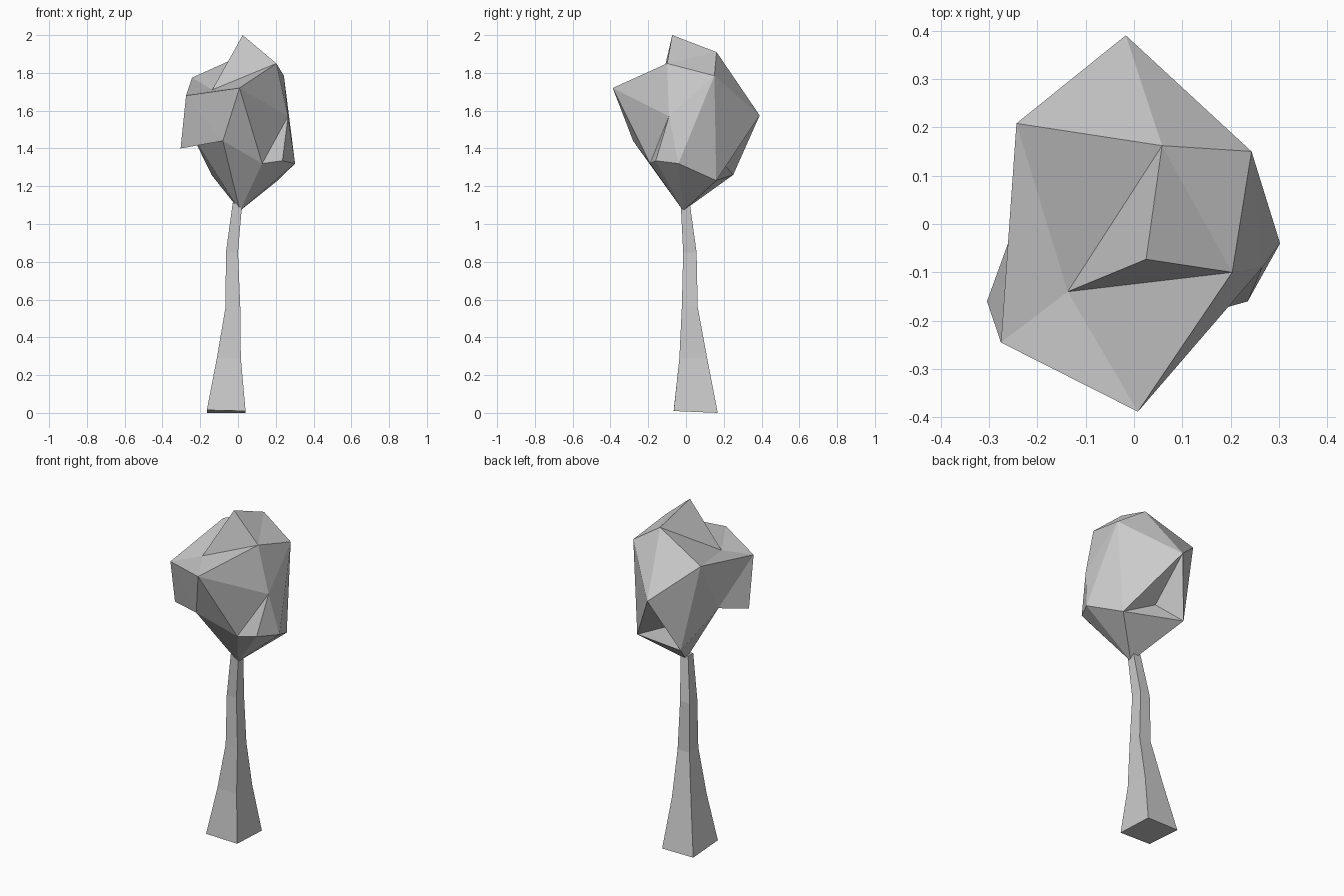
import bpy
import bmesh

if "Cube" in bpy.data.objects:
    bpy.data.objects.remove(bpy.data.objects["Cube"])


def finish(bm, name):
    bmesh.ops.recalc_face_normals(bm, faces=bm.faces[:])
    mesh = bpy.data.meshes.new(name)
    bm.to_mesh(mesh)
    bm.free()
    obj = bpy.data.objects.new(name, mesh)
    bpy.context.collection.objects.link(obj)
    return obj


# Trunk: four-sided loft that tapers and bends; (z, x min, x max, y min, y max)
sections = [
    (0.005, -0.165, 0.04, -0.065, 0.168),
    (0.29, -0.112, 0.015, -0.035, 0.112),
    (0.56, -0.066, 0.012, -0.022, 0.062),
    (0.85, -0.064, 0.0, -0.015, 0.056),
    (1.11, -0.028, 0.022, -0.028, 0.02),
]
bm = bmesh.new()
rings = []
for z, x0, x1, y0, y1 in sections:
    corners = [(x0, y0), (x1, y0), (x1, y1), (x0, y1)]
    rings.append([bm.verts.new((x, y, z)) for x, y in corners])
for low, high in zip(rings, rings[1:]):
    for i in range(4):
        j = (i + 1) % 4
        bm.faces.new((low[i], low[j], high[j], high[i]))
rings[0][1].co.z = 0.01
rings[0][0].co.z = 0.015
rings[0][2].co.z = rings[0][3].co.z = 0.0
bm.faces.new(rings[0])
bm.faces.new(rings[-1])
finish(bm, "trunk")

# Foliage: irregular faceted clump, one letter per corner
corners = {
    # crown
    "A": (0.025, -0.073, 2.0), "B": (0.058, 0.162, 1.91),
    "C": (0.243, 0.15, 1.785), "D": (0.203, -0.10, 1.85),
    "F": (-0.137, -0.14, 1.71), "J": (-0.243, 0.208, 1.775),
    # middle
    "E": (0.008, -0.388, 1.72), "G": (-0.275, -0.245, 1.68),
    "H": (-0.304, -0.16, 1.40), "K": (-0.017, 0.39, 1.575),
    "P": (-0.08, -0.28, 1.44), "Q": (-0.235, 0.03, 1.455),
    "U": (0.265, -0.09, 1.57),
    # underside
    "L": (0.302, -0.04, 1.32), "M": (0.235, -0.16, 1.335),
    "N": (0.128, -0.19, 1.32), "O": (-0.14, 0.25, 1.26),
    "R": (0.21, 0.16, 1.23), "S": (0.01, -0.015, 1.07),
    "T": (0.0, 0.18, 1.34),
}
facets = ("ABF ABD AFD BCD BJK BKC BFJ FJG FGE FDE "
          "EDU EUN UNM UML ULC UCD "
          "NMS MLS LRS ROS PNS PQS QOS "
          "CLR CRK KRT RTO KTO KOJ JOQ JGQ GHQ HQP GHP GPE EPN")
bm = bmesh.new()
verts = {key: bm.verts.new(co) for key, co in corners.items()}
for facet in facets.split():
    bm.faces.new([verts[key] for key in facet])
finish(bm, "foliage")
